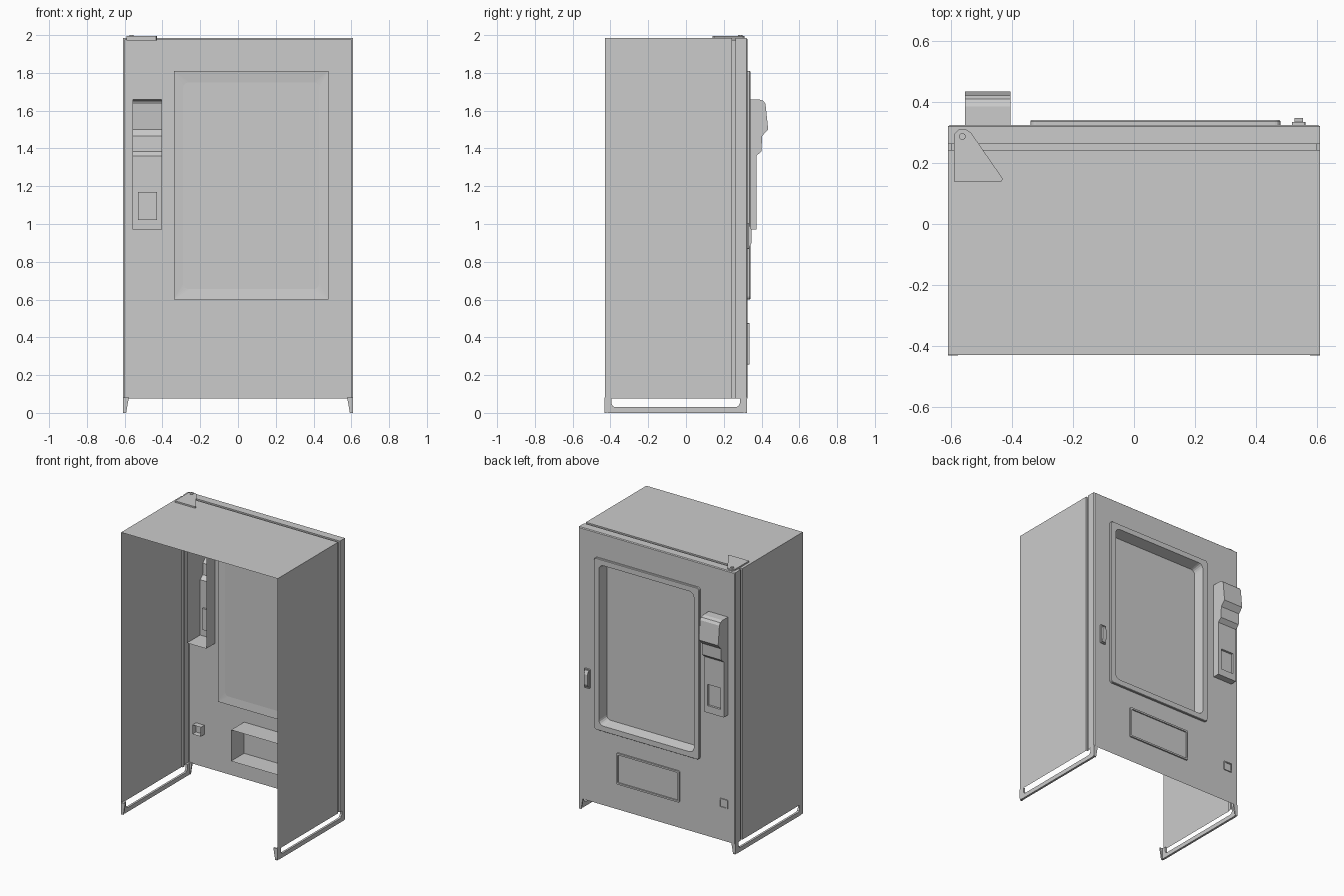
import bpy, bmesh, math

if "Cube" in bpy.data.objects:
    bpy.data.objects.remove(bpy.data.objects["Cube"])


def finish(name, bm, bevel=0, smooth=False):
    bmesh.ops.remove_doubles(bm, verts=bm.verts, dist=1e-5)
    bmesh.ops.recalc_face_normals(bm, faces=bm.faces)
    me = bpy.data.meshes.new(name)
    bm.to_mesh(me)
    bm.free()
    ob = bpy.data.objects.new(name, me)
    bpy.context.collection.objects.link(ob)
    if bevel:
        m = ob.modifiers.new("bevel", 'BEVEL')
        m.width, m.segments, m.limit_method = bevel, 2, 'ANGLE'
    if smooth:
        bpy.context.view_layer.objects.active = ob
        ob.select_set(True)
        bpy.ops.object.shade_smooth_by_angle()
        ob.select_set(False)
    return ob


def loft(bm, loops, closed=True, cap_first=False, cap_last=False):
    """Skin a row of equal-length point loops."""
    vs = [[bm.verts.new(p) for p in l] for l in loops]
    n = len(vs[0])
    for a, b in zip(vs, vs[1:]):
        for i in range(n if closed else n - 1):
            j = (i + 1) % n
            bm.faces.new((a[i], a[j], b[j], b[i]))
    if cap_first:
        bm.faces.new(vs[0])
    if cap_last:
        bm.faces.new(vs[-1])


def rect(x0, x1, z0, z1, y, r=0.0, seg=4):
    """Rectangle loop facing y, rounded corners when r > 0."""
    if not r:
        return [(x0, y, z0), (x1, y, z0), (x1, y, z1), (x0, y, z1)]
    pts = []
    for k, (cx, cz) in enumerate(((x1 - r, z1 - r), (x0 + r, z1 - r), (x0 + r, z0 + r), (x1 - r, z0 + r))):
        for s in range(seg + 1):
            a = math.pi / 2 * (k + s / seg)
            pts.append((cx + r * math.cos(a), y, cz + r * math.sin(a)))
    return pts


def panel(bm, xs, zs, y, holes):
    """Flat sheet at y split by xs and zs; cells inside a hole are left out."""
    for x0, x1 in zip(xs, xs[1:]):
        for z0, z1 in zip(zs, zs[1:]):
            cx, cz = (x0 + x1) / 2, (z0 + z1) / 2
            if not any(h[0] < cx < h[1] and h[2] < cz < h[3] for h in holes):
                bm.faces.new([bm.verts.new(p) for p in rect(x0, x1, z0, z1, y)])


def prism(name, pts, axis, a, b, bevel=0):
    """Extrude a 2D outline along x, y or z."""
    at = {'x': lambda p, t: (t, *p), 'y': lambda p, t: (p[0], t, p[1]), 'z': lambda p, t: (*p, t)}[axis]
    bm = bmesh.new()
    loft(bm, [[at(p, t) for p in pts] for t in (a, b)], cap_first=True, cap_last=True)
    return finish(name, bm, bevel)


def tube(name, box, y0, y1):
    bm = bmesh.new()
    loft(bm, [rect(*box, y0), rect(*box, y1)])
    return finish(name, bm)


def raised_ring(name, box, y0, y1, w, r):
    x0, x1, z0, z1 = box
    bm = bmesh.new()
    inner = (x0 + w, x1 - w, z0 + w, z1 - w)
    loft(bm, [rect(*box, y0, r), rect(*box, y1, r), rect(*inner, y1, r * .7),
              rect(*inner, y0 + .001, r * .7)], cap_last=True)
    return finish(name, bm)


W, BOT, TOP, FACE = .61, .075, 1.985, .325
WINDOW = (-.34, .48, .60, 1.81)
PAY = (-.555, -.405, .97, 1.66)
CHUTE = (-.18, .31, .255, .475)
COIN = (-.555, -.49, .305, .37)

# cabinet sides and top with the groove behind the door, open back and bottom
bm = bmesh.new()
stations = ((-.43, 0), (.243, 0), (.243, .01), (.262, .01), (.262, 0), (.319, 0), (FACE, .005))
loft(bm, [[(-W + d, y, BOT), (-W + d, y, TOP - d), (W - d, y, TOP - d), (W - d, y, BOT)]
          for y, d in stations], closed=False)
finish("cabinet_shell", bm)

# door skin with openings for the window and the payment unit
bm = bmesh.new()
panel(bm, [-W + .005, PAY[0], PAY[1], WINDOW[0], WINDOW[1], W - .005],
      [BOT, WINDOW[2], PAY[2], PAY[3], WINDOW[3], TOP - .005], FACE, [WINDOW, PAY])
finish("door_skin", bm)

# window surround: back frame, raised rim, recess and glass
bm = bmesh.new()
glass = rect(-.29, .43, .655, 1.75, .268, .03)
loft(bm, [glass, rect(*WINDOW, .262, .001), rect(*WINDOW, FACE, .001), rect(*WINDOW, FACE, .018),
          rect(*WINDOW, .337, .018), rect(-.337, .477, .603, 1.807, .341, .016),
          rect(-.30, .44, .64, 1.77, .341, .035), glass], cap_last=True)
finish("window_frame", bm)

# payment unit housing, open at the back
prof = [(FACE, 1.66), (.385, 1.66), (.41, 1.652), (.421, 1.635), (.435, 1.50),
        (.402, 1.465), (.400, 1.385), (.372, 1.36), (.372, .97), (FACE, .97)]
bm = bmesh.new()
x0, x1 = PAY[:2]
L, R = [[bm.verts.new((x, *p)) for p in prof] for x in (x0, x1)]
for i in range(len(prof) - 1):
    if i != 7:
        bm.faces.new((L[i], L[i + 1], R[i + 1], R[i]))
bm.faces.new(L)
bm.faces.new(R)
slot = (-.53, -.43, 1.02, 1.17)
panel(bm, [x0, slot[0], slot[1], x1], [.97, slot[2], slot[3], 1.36], .372, [slot])
loft(bm, [rect(*slot, .372), rect(*slot, .357)], cap_last=True)
finish("payment_unit", bm)

# sleeves running into the cabinet
tube("payment_sleeve", PAY, .225, FACE)
tube("delivery_chute", CHUTE, .18, FACE)
tube("coin_return_sleeve", COIN, .285, FACE)

# delivery flap and coin return surrounds
raised_ring("delivery_flap", CHUTE, FACE, .335, .012, .008)
raised_ring("coin_return", COIN, FACE, .332, .008, .006)

# door handle
raised_ring("handle_plate", (.518, .562, .868, 1.005), FACE, .334, .006, .006)
prism("handle_lever", [(FACE, .995), (.334, .995), (.347, .97), (.347, .90), (.336, .878), (FACE, .878)],
      'x', .526, .554)

# top hinge
prism("hinge_plate", [(-.59, .14), (-.435, .14), (-.43, .148), (-.535, .30), (-.55, .31), (-.575, .31), (-.59, .295)],
      'z', 1.972, 1.995)
bm = bmesh.new()
loft(bm, [[(-.563 + .011 * math.cos(a * math.pi / 8), .287 + .011 * math.sin(a * math.pi / 8), z)
           for a in range(16)] for z in (1.99, 2.0)], cap_last=True)
finish("hinge_pin", bm, smooth=True)

# foot rails: slotted side plate with tapered end flanges
rail = [(-.432, .08), (-.432, .015), (-.425, .003), (-.41, 0), (.30, 0), (.315, .003), (.322, .015), (.322, .08),
        (.285, .08), (.285, .05), (.278, .036), (.265, .03), (-.375, .03), (-.388, .036), (-.395, .05), (-.395, .08)]
for side, s in (("left", -1), ("right", 1)):
    prism(side + "_foot_rail", rail, 'x', s * .595, s * .61)
    for end, y in (("back", -.432), ("front", .312)):
        prism(f"{side}_{end}_foot", [(s * .578, .082), (s * .61, .082), (s * .608, 0), (s * .592, 0)],
              'y', y, y + .01)
